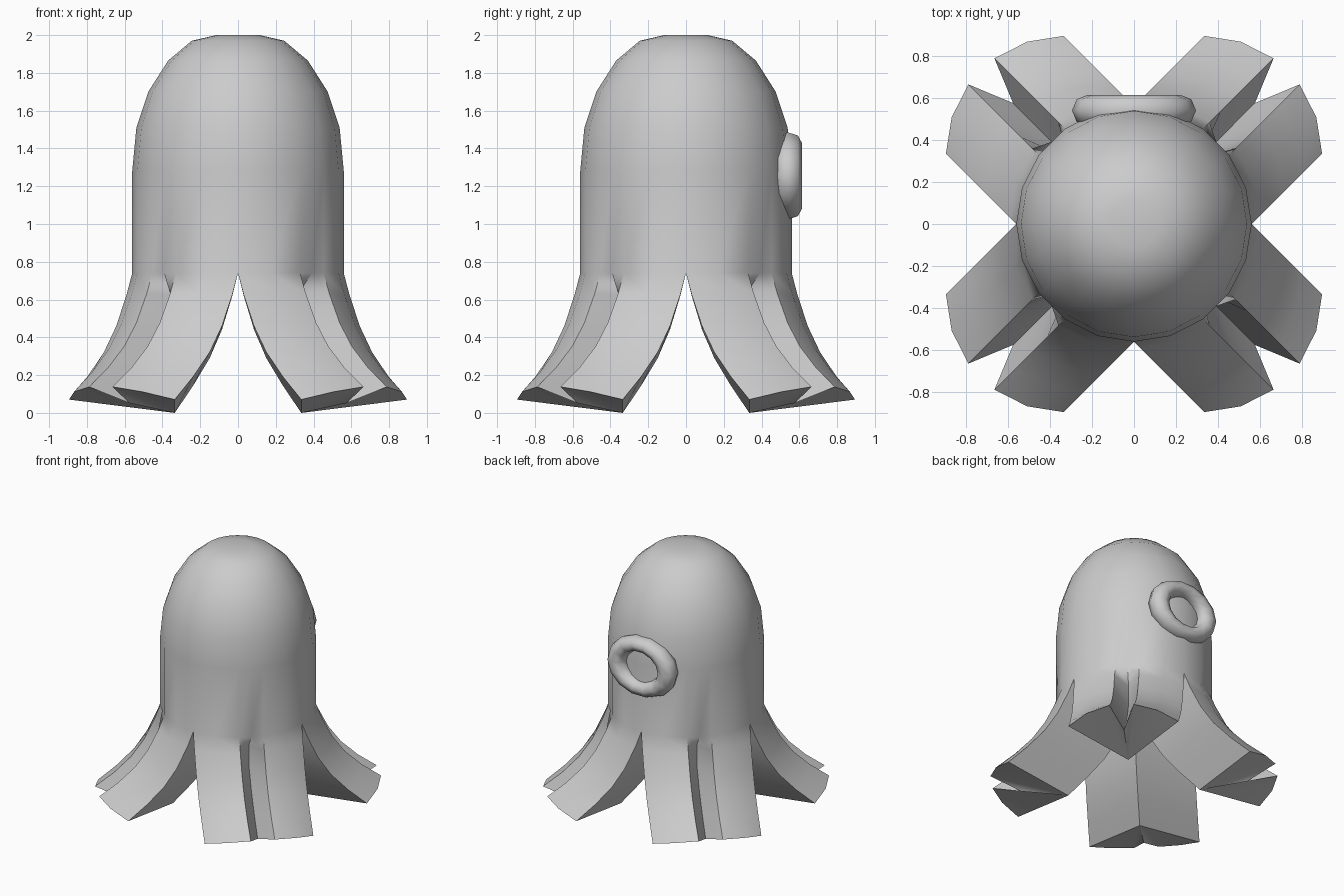
import bpy, bmesh
from math import sin, cos, pi, radians

if "Cube" in bpy.data.objects:
    bpy.data.objects.remove(bpy.data.objects["Cube"])

R = 0.56


def smooth(obj, angle):
    bpy.ops.object.select_all(action='DESELECT')
    obj.select_set(True)
    bpy.context.view_layer.objects.active = obj
    bpy.ops.object.shade_smooth_by_angle(angle=radians(angle))


def make(name, bm, angle):
    bmesh.ops.remove_doubles(bm, verts=bm.verts, dist=0.0005)
    bmesh.ops.recalc_face_normals(bm, faces=bm.faces)
    mesh = bpy.data.meshes.new(name)
    bm.to_mesh(mesh)
    bm.free()
    obj = bpy.data.objects.new(name, mesh)
    bpy.context.collection.objects.link(obj)
    smooth(obj, angle)
    return obj


bm = bmesh.new()

# Domed trunk: 20-sided lathe, with an extra vertex between sides at each diagonal
profile = [(R, 0.74), (R, 1.28), (0.538, 1.51), (0.475, 1.70),
           (0.37, 1.865), (0.245, 1.97), (0.115, 2.0)]
angles = [q * 90 + a for q in range(4) for a in (0, 18, 36, 45, 54, 72)]


def radius(r, a):
    return r * cos(radians(9)) if a % 90 == 45 else r


rings = [[bm.verts.new((radius(r, a) * cos(radians(a)), radius(r, a) * sin(radians(a)), z))
          for a in angles] for r, z in profile]
for lo, hi in zip(rings, rings[1:]):
    for i in range(len(angles)):
        j = (i + 1) % len(angles)
        bm.faces.new((lo[i], lo[j], hi[j], hi[i]))
bm.faces.new(rings[-1])

# Legs: quarter wedges pushed outward along the diagonals, grooved down the middle
# (outward offset, apex height, upward curl, groove depth)
stations = [(0, 0.74, 0, 0), (0.03, 0.62, 0.04, 0.7), (0.085, 0.44, 0.12, 1),
            (0.15, 0.29, 0.2, 1), (0.237, 0.145, 0.3, 1), (0.335, 0.0, 0.45, 1)]
for q in range(4):
    c, s = round(cos(q * pi / 2)), round(sin(q * pi / 2))
    loops = []
    for off, z, curl, groove in stations:
        pts = [(0, 0)]
        for a in (0, 18, 36, 45, 54, 72, 90):
            r = radius(R, a)
            if a == 45:
                r += (0.34 - r) * groove
            pts.append((r * cos(radians(a)), r * sin(radians(a))))
        loop = []
        for x, y in pts:
            d = (x + y) / 2 ** 0.5
            px, py = x + off, y + off
            loop.append(bm.verts.new((c * px - s * py, s * px + c * py, z + curl * d * d)))
        loops.append(loop)
    for up, lo in zip(loops, loops[1:]):
        for i in range(8):
            j = (i + 1) % 8
            bm.faces.new((up[i], lo[i], lo[j], up[j]))
    end = loops[-1]
    for i in range(1, 7):
        bm.faces.new((end[0], end[i + 1], end[i]))
make("body_with_legs", bm, 50)

# Oval ring mouth on the back
bpy.ops.mesh.primitive_torus_add(major_segments=14, minor_segments=8,
                                 major_radius=0.22, minor_radius=0.075,
                                 location=(0, 0.54, 1.255), rotation=(pi / 2, 0, 0))
ring = bpy.context.object
ring.name = "mouth_ring"
ring.scale = (1, 0.8, 1)
smooth(ring, 60)
